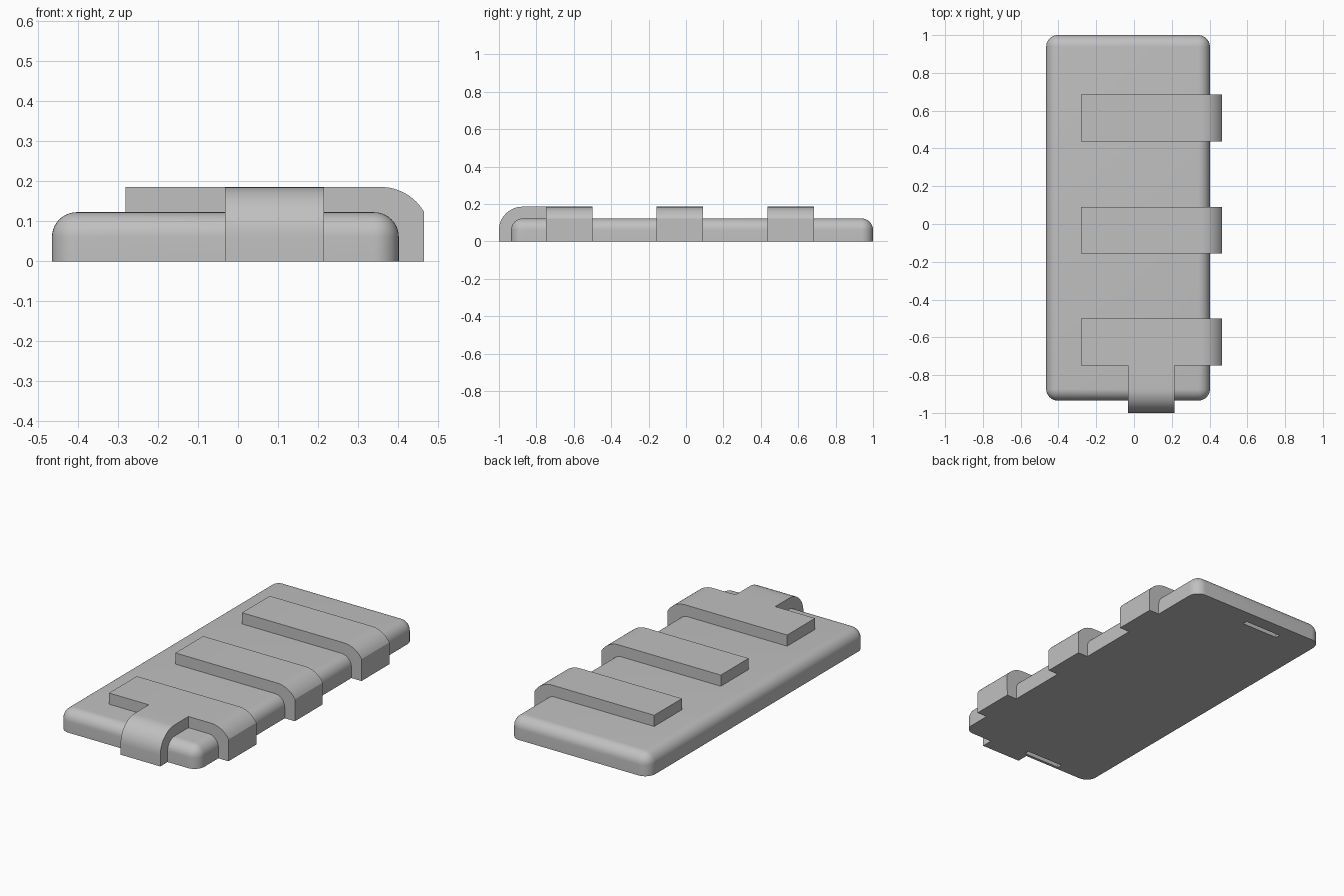
import bpy, bmesh, math
from mathutils import Vector

cube = bpy.data.objects.get("Cube")
if cube:
    bpy.data.objects.remove(cube, do_unlink=True)

TOP, STRAP_TOP = 0.123, 0.186
FILLET = 0.062
LEFT, RIGHT, FRONT, BACK = -0.465, 0.402, -0.935, 1.0

grey = bpy.data.materials.new("light_grey")
grey.use_nodes = True
grey.diffuse_color = (0.53, 0.53, 0.53, 1)
grey.node_tree.nodes["Principled BSDF"].inputs["Base Color"].default_value = grey.diffuse_color


def make_object(name, bm):
    bmesh.ops.recalc_face_normals(bm, faces=bm.faces)
    mesh = bpy.data.meshes.new(name)
    bm.to_mesh(mesh)
    bm.free()
    mesh.materials.append(grey)
    obj = bpy.data.objects.new(name, mesh)
    bpy.context.collection.objects.link(obj)
    return obj


def box(low, high):
    bm = bmesh.new()
    bmesh.ops.create_cube(bm, size=1)
    for v in bm.verts:
        v.co = [lo + (c + 0.5) * (hi - lo) for c, lo, hi in zip(v.co, low, high)]
    return bm


def activate(obj):
    bpy.ops.object.select_all(action='DESELECT')
    obj.select_set(True)
    bpy.context.view_layer.objects.active = obj


def smooth(obj):
    activate(obj)
    bpy.ops.object.shade_smooth_by_angle(angle=math.radians(25))


def extrude_profile(name, points, direction):
    bm = bmesh.new()
    face = bm.faces.new([bm.verts.new(p) for p in points])
    moved = bmesh.ops.extrude_face_region(bm, geom=[face], use_keep_orig=True)["geom"]
    bmesh.ops.translate(bm, vec=Vector(direction),
                        verts=[g for g in moved if isinstance(g, bmesh.types.BMVert)])
    smooth(make_object(name, bm))


def bend(centre, radius, start, steps=12):
    """Outer bend, from the start angle up to the top."""
    angles = [math.radians(start + (90 - start) * i / steps) for i in range(steps + 1)]
    return [(centre + radius * math.cos(a), STRAP_TOP - radius + radius * math.sin(a))
            for a in angles]


# Base slab with rounded corners and a rounded top rim
bm = box((LEFT, FRONT, 0), (RIGHT, BACK, TOP))
rounded = [e for e in bm.edges if max(v.co.z for v in e.verts) > 0.01]
bmesh.ops.bevel(bm, geom=rounded, offset=FILLET, segments=10, profile=0.5, affect='EDGES')
slab = make_object("base_slab", bm)

# Narrow slots in the underside, one near each end
for y in (-0.905, 0.91):
    cutter = make_object("slot_cutter", box((-0.24, y - 0.014, -0.05), (-0.01, y + 0.014, 0.03)))
    cutter.hide_render = True
    cut = slab.modifiers.new("slot", 'BOOLEAN')
    cut.operation, cut.solver, cut.object = 'DIFFERENCE', 'EXACT', cutter
    activate(slab)
    bpy.ops.object.modifier_apply(modifier=cut.name)
    bpy.data.objects.remove(cutter, do_unlink=True)
smooth(slab)

# Straps folded over the left edge
strap = [(RIGHT, 0), (0.465, 0)] + bend(0.357, 0.125, 30)
strap += [(-0.281, STRAP_TOP), (-0.281, 0.115), (0.33, 0.115), (RIGHT, 0.05)]
for name, y in (("front", -0.749), ("middle", -0.157), ("back", 0.437)):
    extrude_profile(name + "_strap", [(x, y, z) for x, z in strap], (0, 0.248, 0))

# Tab folded over the front edge, joining the front strap
tab = [(-FRONT, 0), (1.0, 0)] + bend(0.875, 0.125, 0)
tab += [(0.749, STRAP_TOP), (0.749, 0.115), (0.865, 0.115), (-FRONT, 0.05)]
extrude_profile("front_tab", [(-0.033, -d, z) for d, z in tab], (0.248, 0, 0))
